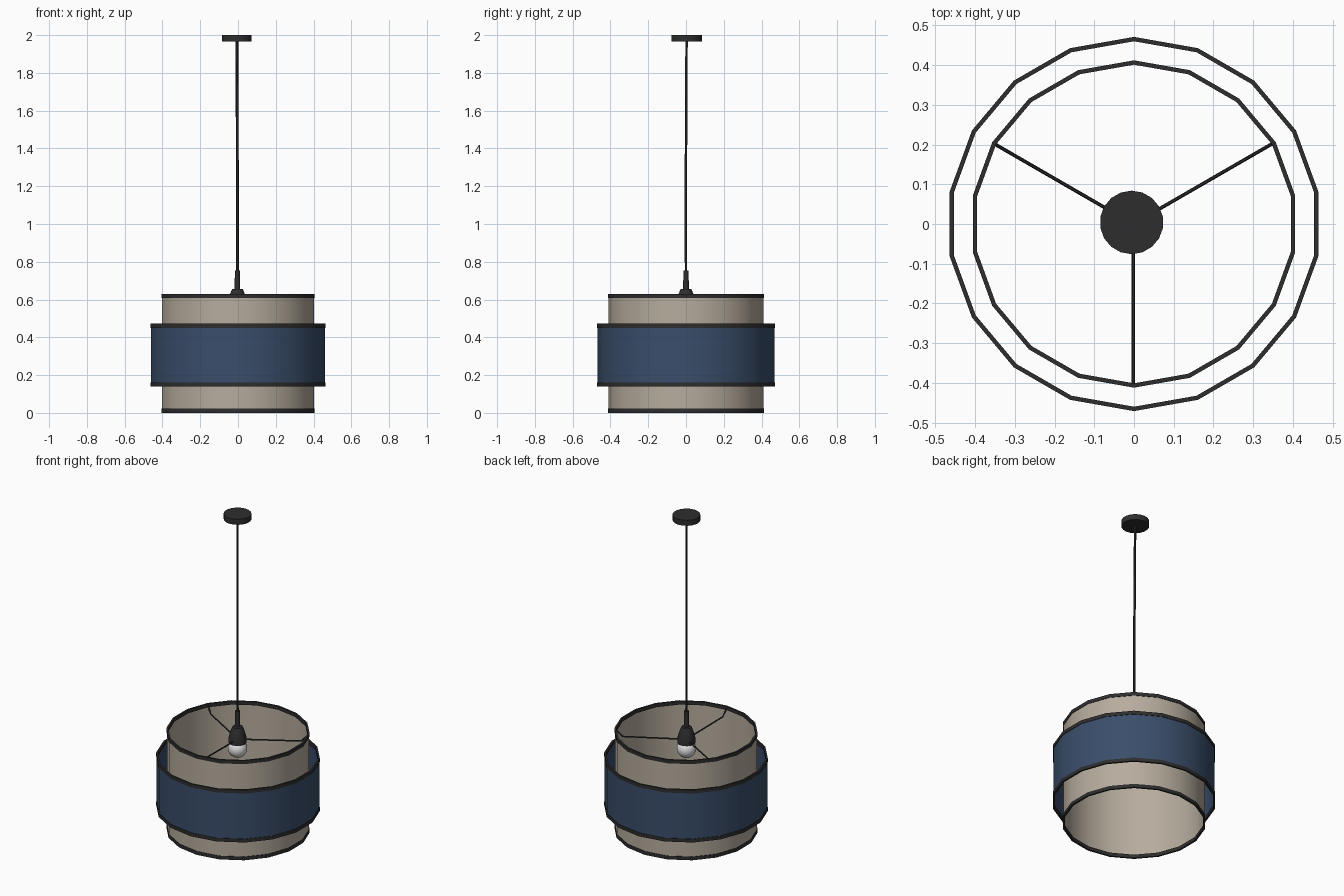
import bpy, bmesh, math

if "Cube" in bpy.data.objects:
    bpy.data.objects.remove(bpy.data.objects["Cube"])

def material(name, rgb):
    m = bpy.data.materials.new(name)
    m.diffuse_color = (*rgb, 1)
    m.use_nodes = True
    m.node_tree.nodes["Principled BSDF"].inputs["Base Color"].default_value = m.diffuse_color
    return m

BLACK = material("black_metal", (0.027, 0.027, 0.027))
BEIGE = material("beige_fabric", (0.47, 0.415, 0.34))
BLUE = material("blue_fabric", (0.042, 0.076, 0.145))
WHITE = material("white_glass", (0.75, 0.75, 0.75))

def smooth(obj, angle=30):
    bpy.ops.object.select_all(action='DESELECT')
    obj.select_set(True)
    bpy.context.view_layer.objects.active = obj
    bpy.ops.object.shade_smooth_by_angle(angle=math.radians(angle))

def lathe(name, profile, mat, sides=18, center=(0, 0), closed=False):
    """Revolve (radius, z) points around a vertical axis, a vertex at the back."""
    bm = bmesh.new()
    rings = []
    for r, z in profile:
        if r == 0:
            rings.append([bm.verts.new((*center, z))] * sides)
            continue
        ring = []
        for i in range(sides):
            a = math.pi / 2 + 2 * math.pi * i / sides
            ring.append(bm.verts.new((center[0] + r * math.cos(a), center[1] + r * math.sin(a), z)))
        rings.append(ring)
    for k in range(len(rings) if closed else len(rings) - 1):
        a, b = rings[k], rings[(k + 1) % len(rings)]
        for i in range(sides):
            j = (i + 1) % sides
            bm.faces.new(dict.fromkeys((a[i], a[j], b[j], b[i])))
    if closed or profile[0][0] == 0:
        bmesh.ops.recalc_face_normals(bm, faces=bm.faces)
    me = bpy.data.meshes.new(name)
    bm.to_mesh(me)
    bm.free()
    me.materials.append(mat)
    obj = bpy.data.objects.new(name, me)
    bpy.context.collection.objects.link(obj)
    smooth(obj)
    return obj

def tube(name, points, radius, mat):
    cu = bpy.data.curves.new(name, 'CURVE')
    cu.dimensions = '3D'
    cu.bevel_depth = radius
    cu.bevel_resolution = 1
    cu.use_fill_caps = True
    sp = cu.splines.new('POLY')
    sp.points.add(len(points) - 1)
    for p, co in zip(sp.points, points):
        p.co = (*co, 1)
    cu.materials.append(mat)
    obj = bpy.data.objects.new(name, cu)
    bpy.context.collection.objects.link(obj)
    bpy.ops.object.select_all(action='DESELECT')
    obj.select_set(True)
    bpy.context.view_layer.objects.active = obj
    bpy.ops.object.convert(target='MESH')
    smooth(bpy.context.view_layer.objects.active, 50)

# Two open fabric drums, each with a metal rim at top and bottom
def drum(name, r, z0, z1, mat):
    lathe(name + "_shade", [(r, z0 + 0.003), (r, z1 - 0.003)], mat)
    for part, za in (("lower", z0), ("upper", z1 - 0.022)):
        zb = za + 0.022
        lathe(f"{name}_{part}_rim", [(r - 0.008, za), (r + 0.003, za), (r + 0.003, zb), (r - 0.008, zb)],
              BLACK, closed=True)

drum("inner", 0.409, 0.0, 0.63, BEIGE)
drum("outer", 0.468, 0.14, 0.472, BLUE)

# Three bent spokes carrying the inner drum
for i in range(3):
    a = math.radians(30 + 120 * i)
    pts = [(0.405, 0.618), (0.365, 0.578), (0.0, 0.575)]
    tube(f"spoke_{i + 1}", [(r * math.cos(a) - 0.002, r * math.sin(a), z) for r, z in pts], 0.0045, BLACK)

# Lamp holder and bulb
C = (-0.003, 0.0)
lathe("lamp_holder", [(0, 0.755), (0.014, 0.755), (0.015, 0.657), (0.029, 0.655), (0.04, 0.628),
                      (0.052, 0.585), (0.052, 0.555), (0, 0.555)], BLACK, center=C)
bulb = [(0, 0.462)]
for k in range(1, 8):
    t = math.pi * k / 9
    bulb.append((0.056 * math.sin(t), 0.518 - 0.056 * math.cos(t)))
bulb += [(0.03, 0.575), (0, 0.575)]
lathe("bulb", bulb, WHITE, center=C)

# Slightly uneven hanging cord and ceiling canopy
tube("cord", [(-0.003, 0, 0.74), (-0.003, -0.001, 1.2), (-0.006, 0.003, 1.98)], 0.0075, BLACK)
lathe("ceiling_canopy", [(0, 1.965), (0.08, 1.965), (0.08, 2.0), (0, 2.0)], BLACK, center=(-0.006, 0.004))
